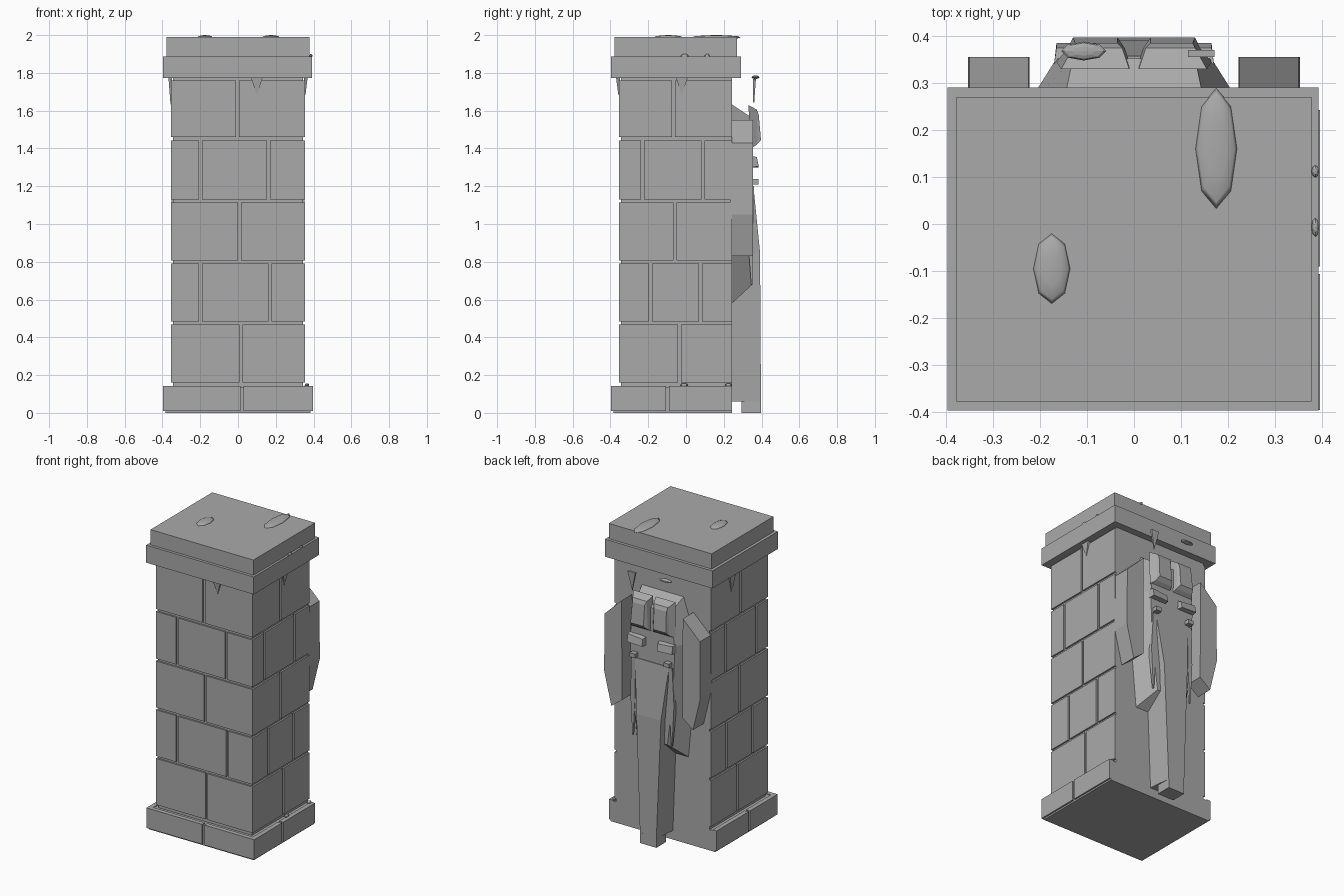
import bpy, bmesh, math
from mathutils import Vector, Matrix

stone = bpy.data.materials.new("grey_stone")
stone.diffuse_color = (0.4, 0.4, 0.4, 1)


def finish(name, bm, smooth=False):
    bmesh.ops.recalc_face_normals(bm, faces=bm.faces)
    me = bpy.data.meshes.new(name)
    bm.to_mesh(me)
    bm.free()
    me.materials.append(stone)
    for p in me.polygons:
        p.use_smooth = smooth
    ob = bpy.data.objects.new(name, me)
    bpy.context.collection.objects.link(ob)
    return ob


def add_box(bm, x0, x1, y0, y1, z0, z1):
    m = Matrix.Translation(((x0 + x1) / 2, (y0 + y1) / 2, (z0 + z1) / 2)) \
        @ Matrix.Diagonal((x1 - x0, y1 - y0, z1 - z0, 1))
    bmesh.ops.create_cube(bm, size=1, matrix=m)


def box(name, *d):
    bm = bmesh.new()
    add_box(bm, *d)
    return finish(name, bm)


def loft(bm, rings):
    """Skin closed rings that share a point count, capped at both ends."""
    vs = [[bm.verts.new(p) for p in r] for r in rings]
    n = len(vs[0])
    for a, b in zip(vs, vs[1:]):
        for i in range(n):
            j = (i + 1) % n
            bm.faces.new((a[i], a[j], b[j], b[i]))
    bm.faces.new(vs[0])
    bm.faces.new(vs[-1])


def mirrored(name, rings):
    bm = bmesh.new()
    for s in (1, -1):
        loft(bm, [[(s * x, y, z) for x, y, z in r] for r in rings])
    return finish(name, bm)


def lump(name, c, r, smooth=True):
    bm = bmesh.new()
    bmesh.ops.create_uvsphere(bm, u_segments=8, v_segments=6, radius=1,
                              matrix=Matrix.Translation(c) @ Matrix.Diagonal((*r, 1)))
    return finish(name, bm, smooth)


def drip(name, top, side, out, w, length):
    """Hanging triangular wedge: side = width direction, out = thickness."""
    t, s, o = Vector(top), Vector(side) * w / 2, Vector(out)
    tip = t - Vector((0, 0, length))
    bm = bmesh.new()
    loft(bm, [[t - s, t + s, tip], [t - s + o, t + s + o, tip + o * 0.4]])
    return finish(name, bm)


# Pillar core, plinth core and cap
BACK = 0.243
box("pillar_core", -0.344, 0.344, -0.344, BACK, 0.1, 1.8)
box("plinth_core", -0.385, 0.385, -0.385, BACK, 0, 0.138)
box("cap_lower", -0.397, 0.393, -0.397, 0.29, 1.772, 1.888)
box("cap_upper", -0.378, 0.378, -0.378, 0.27, 1.888, 1.989)

# Brick courses: (z0, z1, joints on front x, joints on sides y)
courses = [
    (1.46, 1.76, [-0.003], [-0.066]),
    (1.13, 1.443, [-0.198, 0.161], [-0.23, 0.09]),
    (0.806, 1.114, [0.008], [-0.058]),
    (0.483, 0.79, [-0.198, 0.17], [-0.188, 0.077]),
    (0.16, 0.467, [0.016], [-0.034]),
    (0.01, 0.143, [0.022], [-0.098]),
]
G = 0.008
bricks = bmesh.new()
for k, (z0, z1, fx, sy) in enumerate(courses):
    h = 0.396 if k == 5 else 0.355
    d = h - 0.03
    edges = [-h - G] + fx + [h + G]
    for a, b in zip(edges, edges[1:]):
        add_box(bricks, a + G, b - G, -h, -d, z0, z1)
    edges = [-d - G] + sy + [BACK + G]
    for a, b in zip(edges, edges[1:]):
        add_box(bricks, d, h, a + G, b - G, z0, z1)
        add_box(bricks, -h, -d, a + G, b - G, z0, z1)
finish("brick_courses", bricks)

# Ears: extruded five-sided slabs
ear = [(0.225, 1.55), (0.35, 1.43), (0.353, 1.05), (0.3, 0.83), (0.222, 0.89)]
mirrored("ears", [[(x, BACK - 0.01, z) for x, z in ear],
                  [(x, 0.355, z) for x, z in ear]])

# Head: tapered relief from the back wall
back = [(0.155, 1.64), (0.24, 1.38), (0.225, 0.9), (0.195, 0.57)]
front = [(0.13, 1.56), (0.165, 1.34), (0.15, 1.0), (0.11, 0.68)]
bm = bmesh.new()
loft(bm, [[(x, y, z) for x, z in p] + [(-x, y, z) for x, z in reversed(p)]
          for p, y in ((back, BACK - 0.01), (front, 0.352))])
finish("head", bm)

# Forehead bulges
mirrored("forehead_bulges", [
    [(0.01, 0.33, 1.63), (0.155, 0.33, 1.63), (0.165, 0.345, 1.40), (0.01, 0.345, 1.40)],
    [(0.025, 0.375, 1.605), (0.13, 0.375, 1.605), (0.14, 0.375, 1.42), (0.02, 0.375, 1.42)],
    [(0.035, 0.385, 1.58), (0.125, 0.385, 1.58), (0.13, 0.397, 1.445), (0.035, 0.397, 1.445)],
])

# Eyes and tusk sockets
mirrored("eyes", [
    [(0.045, 0.34, 1.36), (0.17, 0.34, 1.36), (0.17, 0.34, 1.30), (0.045, 0.34, 1.30)],
    [(0.055, 0.375, 1.345), (0.165, 0.375, 1.355), (0.165, 0.385, 1.305), (0.055, 0.385, 1.30)],
])
mirrored("tusk_sockets", [
    [(x, y, z) for x, z in ((0.105, 1.21), (0.145, 1.21), (0.145, 1.237), (0.105, 1.237))]
    for y in (0.34, 0.385)])

# Tusks: thin spikes beside the trunk
mirrored("tusks", [
    [(0.12, 0.33, 1.2), (0.15, 0.33, 1.2), (0.15, 0.36, 1.2), (0.12, 0.36, 1.2)],
    [(0.125, 0.325, 0.95), (0.16, 0.325, 0.95), (0.16, 0.355, 0.95), (0.125, 0.355, 0.95)],
    [(0.14, 0.345, 0.68), (0.146, 0.345, 0.68), (0.146, 0.355, 0.68), (0.14, 0.355, 0.68)],
])

# Trunk: tapering down to the ground, with a tip below
bm = bmesh.new()
loft(bm, [[(-w - 0.015, BACK - 0.01, z), (w + 0.015, BACK - 0.01, z), (w, y, z), (-w, y, z)]
          for z, w, y in ((1.2, 0.125, 0.357), (0.85, 0.09, 0.392), (0.06, 0.06, 0.397))])
add_box(bm, -0.06, 0.06, 0.295, 0.397, 0, 0.07)
finish("trunk", bm)

# Lumps on the cap, ledge and plinth
lump("cap_lump_large", (0.175, 0.16, 1.988), (0.045, 0.13, 0.012))
lump("cap_lump_small", (-0.175, -0.095, 1.988), (0.04, 0.076, 0.012))
lump("ledge_lump_a", (0.386, 0.112, 1.89), (0.008, 0.013, 0.01), False)
lump("ledge_lump_b", (0.386, -0.007, 1.89), (0.008, 0.02, 0.01), False)
lump("plinth_lump_a", (0.365, -0.01, 0.147), (0.012, 0.02, 0.01), False)
lump("plinth_lump_b", (0.365, 0.225, 0.147), (0.012, 0.018, 0.01), False)
lump("back_lump", (-0.107, 0.368, 1.777), (0.048, 0.02, 0.009), False)

# Drips hanging below the cap on each side
drip("front_drip", (0.1, -0.35, 1.772), (1, 0, 0), (0, -0.02, 0), 0.06, 0.09)
drip("right_drip", (0.35, -0.022, 1.772), (0, 1, 0), (0.018, 0, 0), 0.06, 0.09)
drip("left_drip", (-0.35, 0.03, 1.772), (0, 1, 0), (-0.018, 0, 0), 0.07, 0.14)
drip("back_drip", (0.143, 0.355, 1.767), (1, 0, 0), (0, 0.015, 0), 0.057, 0.125)
